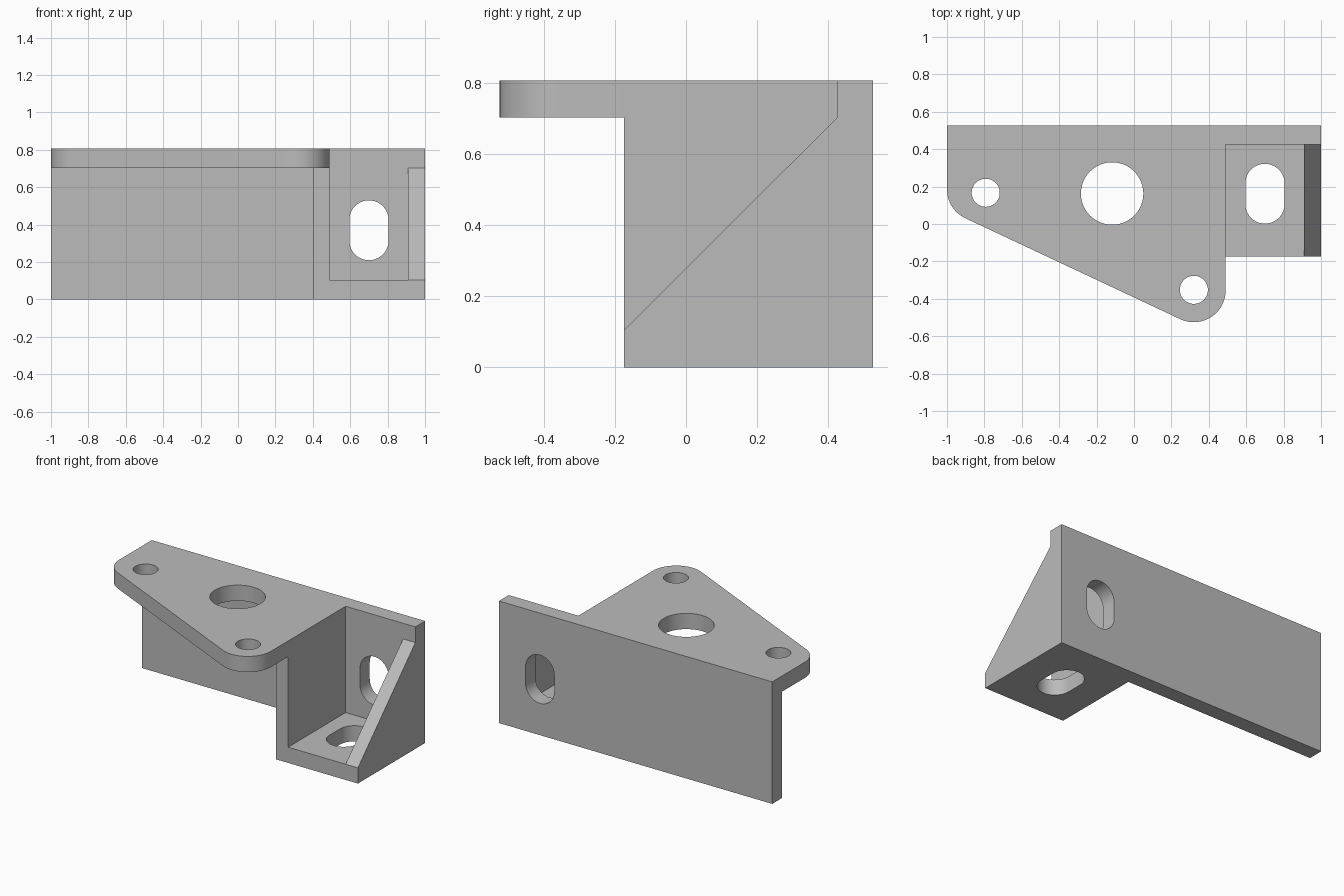
import bpy, bmesh, math
from mathutils import Vector

old = bpy.data.objects.get("Cube")
if old:
    bpy.data.objects.remove(old, do_unlink=True)

grey = bpy.data.materials.new("plain grey")
grey.use_nodes = True
grey.diffuse_color = (0.5, 0.5, 0.5, 1)
grey.node_tree.nodes["Principled BSDF"].inputs["Base Color"].default_value = (0.5, 0.5, 0.5, 1)

# Shared dimensions
FRONT, BACK, INNER = -0.175, 0.527, 0.425
TOP, UNDER, FLOOR = 0.807, 0.703, 0.104
WALL_L, WALL_R, RIB = 0.40, 0.49, 0.91


def prism(name, outline, axis, low, high):
    """Extrude a 2D outline along an axis; the outline lies in the other two."""
    place = {"x": lambda p, d: (d, p[0], p[1]),
             "y": lambda p, d: (p[0], d, p[1]),
             "z": lambda p, d: (p[0], p[1], d)}[axis]
    bm = bmesh.new()
    face = bm.faces.new([bm.verts.new(place(p, low)) for p in outline])
    ext = bmesh.ops.extrude_face_region(bm, geom=[face])
    shift = Vector(place((0, 0), high - low))
    bmesh.ops.translate(bm, vec=shift,
                        verts=[v for v in ext["geom"] if isinstance(v, bmesh.types.BMVert)])
    bmesh.ops.recalc_face_normals(bm, faces=bm.faces)
    mesh = bpy.data.meshes.new(name)
    bm.to_mesh(mesh)
    bm.free()
    mesh.materials.append(grey)
    ob = bpy.data.objects.new(name, mesh)
    bpy.context.collection.objects.link(ob)
    return ob


def rect(a, b, c, d):
    return [(a, c), (b, c), (b, d), (a, d)]


def arc(cx, cy, r, start, end, steps):
    angles = [math.radians(start + (end - start) * i / steps) for i in range(steps + 1)]
    return [(cx + r * math.cos(t), cy + r * math.sin(t)) for t in angles]


def circle(cx, cy, r):
    return arc(cx, cy, r, 0, 360, 48)[:-1]


def slot(cx, cy, r=0.105, half=0.055):
    return arc(cx, cy + half, r, 0, 180, 20) + arc(cx, cy - half, r, 180, 360, 20)


def combine(target, tool, operation):
    mod = target.modifiers.new(tool.name, "BOOLEAN")
    mod.operation, mod.solver, mod.object = operation, "EXACT", tool
    bpy.context.view_layer.objects.active = target
    bpy.ops.object.modifier_apply(modifier=mod.name)
    bpy.data.objects.remove(tool, do_unlink=True)


# Back wall forms the base of the bracket
bracket = prism("mounting_bracket", rect(-1, 1, 0, TOP), "y", INNER, BACK)

# Rounded triangular top plate
slant = 244.9
plate = ([(WALL_R, BACK), (-1, BACK)]
         + arc(-0.83, 0.185, 0.17, 180, slant, 14)
         + arc(0.32, -0.355, 0.17, slant, 360, 24))
solids = [
    prism("top_plate", plate, "z", UNDER, TOP),
    # Upright middle wall, floor and sloping end rib of the pocket
    prism("middle_wall", rect(FRONT, BACK, 0, TOP), "x", WALL_L, WALL_R),
    prism("pocket_floor", rect(WALL_L, 1, FRONT, BACK), "z", 0, FLOOR),
    prism("end_rib", [(FRONT, 0), (BACK, 0), (BACK, UNDER), (INNER, UNDER), (FRONT, FLOOR)],
          "x", RIB, 1),
]
for part in solids:
    combine(bracket, part, "UNION")

# Round holes in the plate, slots in the back wall and floor
cutters = [
    prism("main_hole", circle(-0.117, 0.163, 0.167), "z", 0.6, 0.9),
    prism("left_hole", circle(-0.793, 0.167, 0.075), "z", 0.6, 0.9),
    prism("front_hole", circle(0.32, -0.352, 0.075), "z", 0.6, 0.9),
    prism("wall_slot", slot(0.70, 0.37), "y", 0.35, 0.6),
    prism("floor_slot", slot(0.70, 0.162), "z", -0.1, 0.2),
]
for cutter in cutters:
    combine(bracket, cutter, "DIFFERENCE")

# Smooth the curved walls, keep the edges sharp
bpy.ops.object.select_all(action="DESELECT")
bracket.select_set(True)
bpy.context.view_layer.objects.active = bracket
bpy.ops.object.shade_smooth_by_angle(angle=math.radians(30))
